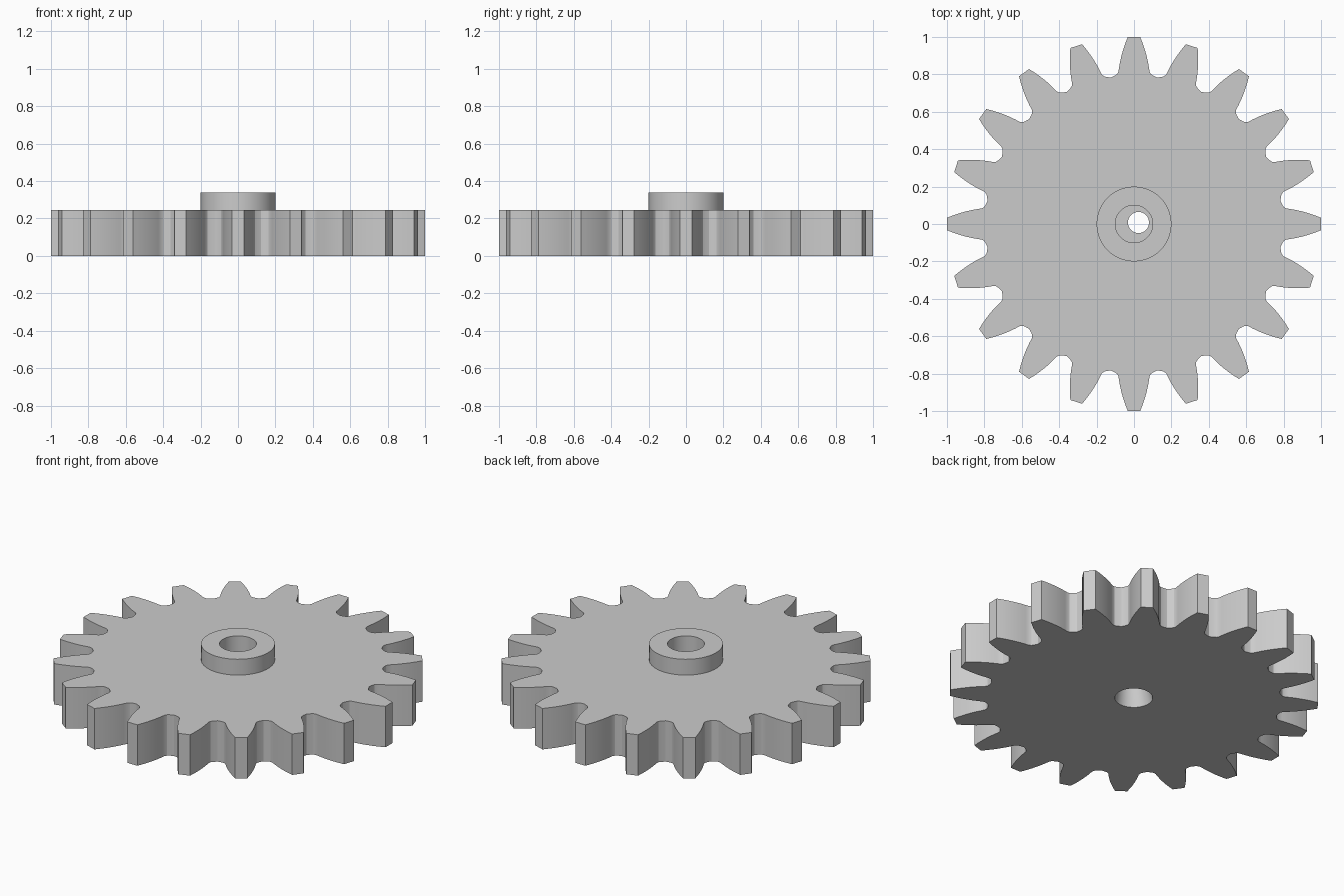
import bpy, bmesh
from math import radians, pi
from mathutils import Vector, Matrix

cube = bpy.data.objects.get("Cube")
if cube:
    bpy.data.objects.remove(cube, do_unlink=True)

TEETH = 20
DISC_TOP = 0.245
HUB_TOP = 0.34
SIDES = 64

# Material
steel = bpy.data.materials.new("light_grey")
steel.use_nodes = True
grey = (0.6, 0.6, 0.6, 1)
steel.diffuse_color = grey
steel.node_tree.nodes["Principled BSDF"].inputs["Base Color"].default_value = grey


def finish(bm, name):
    bmesh.ops.recalc_face_normals(bm, faces=bm.faces)
    mesh = bpy.data.meshes.new(name)
    bm.to_mesh(mesh)
    bm.free()
    mesh.materials.append(steel)
    obj = bpy.data.objects.new(name, mesh)
    bpy.context.collection.objects.link(obj)
    return obj


def smooth(obj):
    bpy.ops.object.select_all(action="DESELECT")
    obj.select_set(True)
    bpy.context.view_layer.objects.active = obj
    bpy.ops.object.shade_smooth_by_angle(angle=radians(25))


def ring(bm, radius, z, center=(0, 0)):
    spin = [Matrix.Rotation(2 * pi * i / SIDES, 2) for i in range(SIDES)]
    return [bm.verts.new((*(m @ Vector((radius, 0)) + Vector(center)), z)) for m in spin]


def bridge(bm, a, b):
    for i in range(len(a)):
        j = (i + 1) % len(a)
        bm.faces.new((a[i], a[j], b[j], b[i]))


# Half of one tooth, from tip to the middle of the gap
flank = [(0.033, 1.0), (0.045, 0.97), (0.057, 0.935), (0.067, 0.9), (0.075, 0.865),
         (0.08, 0.835), (0.083, 0.815), (0.09, 0.802), (0.103, 0.793), (0.124, 0.783)]
tooth = [(-x, y) for x, y in reversed(flank[:-1])] + flank

# Toothed disc: repeat the tooth outline and extrude it
bm = bmesh.new()
outline = []
for i in range(TEETH):
    turn = Matrix.Rotation(-2 * pi * i / TEETH, 2)
    outline += [turn @ Vector(p) for p in tooth]
low = [bm.verts.new((p.x, p.y, 0)) for p in outline]
high = [bm.verts.new((p.x, p.y, DISC_TOP)) for p in outline]
bridge(bm, low, high)
bm.faces.new(low)
bm.faces.new(high)
disc = finish(bm, "toothed_disc")

# Tapered, slightly off-centre bore through the disc
bm = bmesh.new()
wide = ring(bm, 0.103, -0.001, (0.01, 0.01))
narrow = ring(bm, 0.056, DISC_TOP + 0.001, (0.024, 0.008))
bridge(bm, wide, narrow)
bm.faces.new(wide)
bm.faces.new(narrow)
cutter = finish(bm, "bore_cutter")
cutter.hide_render = True

cut = disc.modifiers.new("bore", "BOOLEAN")
cut.operation = "DIFFERENCE"
cut.solver = "EXACT"
cut.object = cutter
bpy.context.view_layer.objects.active = disc
bpy.ops.object.modifier_apply(modifier=cut.name)
bpy.data.objects.remove(cutter, do_unlink=True)
smooth(disc)

# Hub collar on top of the disc
bm = bmesh.new()
loops = [ring(bm, r, z) for r, z in
         ((0.2, DISC_TOP), (0.2, HUB_TOP), (0.1, HUB_TOP), (0.1, DISC_TOP))]
for a, b in zip(loops, loops[1:]):
    bridge(bm, a, b)
smooth(finish(bm, "hub_collar"))
